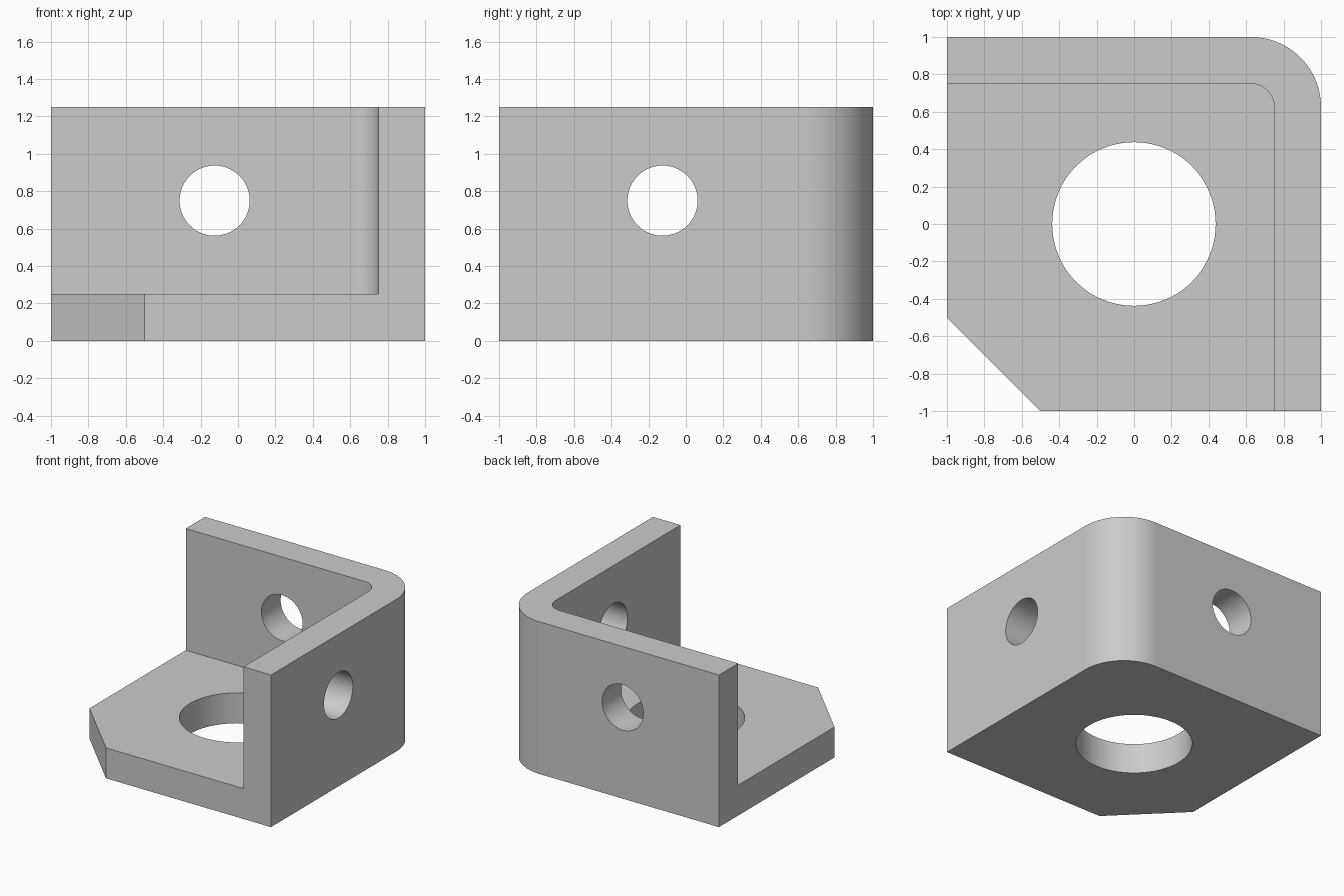
import bpy, bmesh, math
from mathutils import Matrix

if "Cube" in bpy.data.objects:
    bpy.data.objects.remove(bpy.data.objects["Cube"], do_unlink=True)

grey = bpy.data.materials.new("plain grey")
grey.use_nodes = True
grey.diffuse_color = (0.6, 0.6, 0.6, 1)
grey.node_tree.nodes["Principled BSDF"].inputs["Base Color"].default_value = (0.6, 0.6, 0.6, 1)


def make_object(name, bm):
    bmesh.ops.recalc_face_normals(bm, faces=bm.faces)
    mesh = bpy.data.meshes.new(name)
    bm.to_mesh(mesh)
    bm.free()
    mesh.materials.append(grey)
    obj = bpy.data.objects.new(name, mesh)
    bpy.context.collection.objects.link(obj)
    return obj


def prism(name, outline, bottom, top):
    bm = bmesh.new()
    face = bm.faces.new([bm.verts.new((x, y, bottom)) for x, y in outline])
    grown = bmesh.ops.extrude_face_region(bm, geom=[face])["geom"]
    bmesh.ops.translate(bm, vec=(0, 0, top - bottom),
                        verts=[v for v in grown if isinstance(v, bmesh.types.BMVert)])
    return make_object(name, bm)


def drill(name, radius, length, centre, turn):
    bm = bmesh.new()
    bmesh.ops.create_cone(bm, cap_ends=True, segments=80, radius1=radius, radius2=radius,
                          depth=length, matrix=Matrix.Translation(centre) @ turn)
    return make_object(name, bm)


def corner_arc(centre, radius, steps=24):
    angles = [math.pi / 2 * i / steps for i in range(steps + 1)]
    return [(centre + radius * math.cos(a), centre + radius * math.sin(a)) for a in angles]


# Solid block with a chamfered front corner and a rounded back corner
bracket = prism("corner_bracket",
                [(-1, -0.5), (-0.5, -1), (1, -1)] + corner_arc(0.625, 0.375) + [(-1, 1)], 0, 1.25)

# Pocket that leaves the base plate and two walls, then the three holes
upright = Matrix.Identity(4)
along_x = Matrix.Rotation(math.pi / 2, 4, "Y")
along_y = Matrix.Rotation(math.pi / 2, 4, "X")
cutters = [
    prism("pocket_cutter", [(-2, -2), (0.75, -2)] + corner_arc(0.625, 0.125) + [(-2, 0.75)], 0.25, 2),
    drill("base_hole_cutter", 0.4375, 1, (0, 0, 0), upright),
    drill("side_hole_cutter", 0.1875, 0.8, (0.9, -0.125, 0.75), along_x),
    drill("back_hole_cutter", 0.1875, 0.8, (-0.125, 0.9, 0.75), along_y),
]

bpy.ops.object.select_all(action="DESELECT")
bracket.select_set(True)
bpy.context.view_layer.objects.active = bracket
for cutter in cutters:
    cutter.hide_render = True
    cut = bracket.modifiers.new("cut", "BOOLEAN")
    cut.operation = "DIFFERENCE"
    cut.solver = "EXACT"
    cut.object = cutter
    bpy.ops.object.modifier_apply(modifier=cut.name)
    bpy.data.objects.remove(cutter, do_unlink=True)

# Smooth curved walls, flat large faces
bpy.ops.object.shade_smooth_by_angle(angle=math.radians(30))
for face in bracket.data.polygons:
    if max(abs(c) for c in face.normal) > 0.9999:
        face.use_smooth = False
